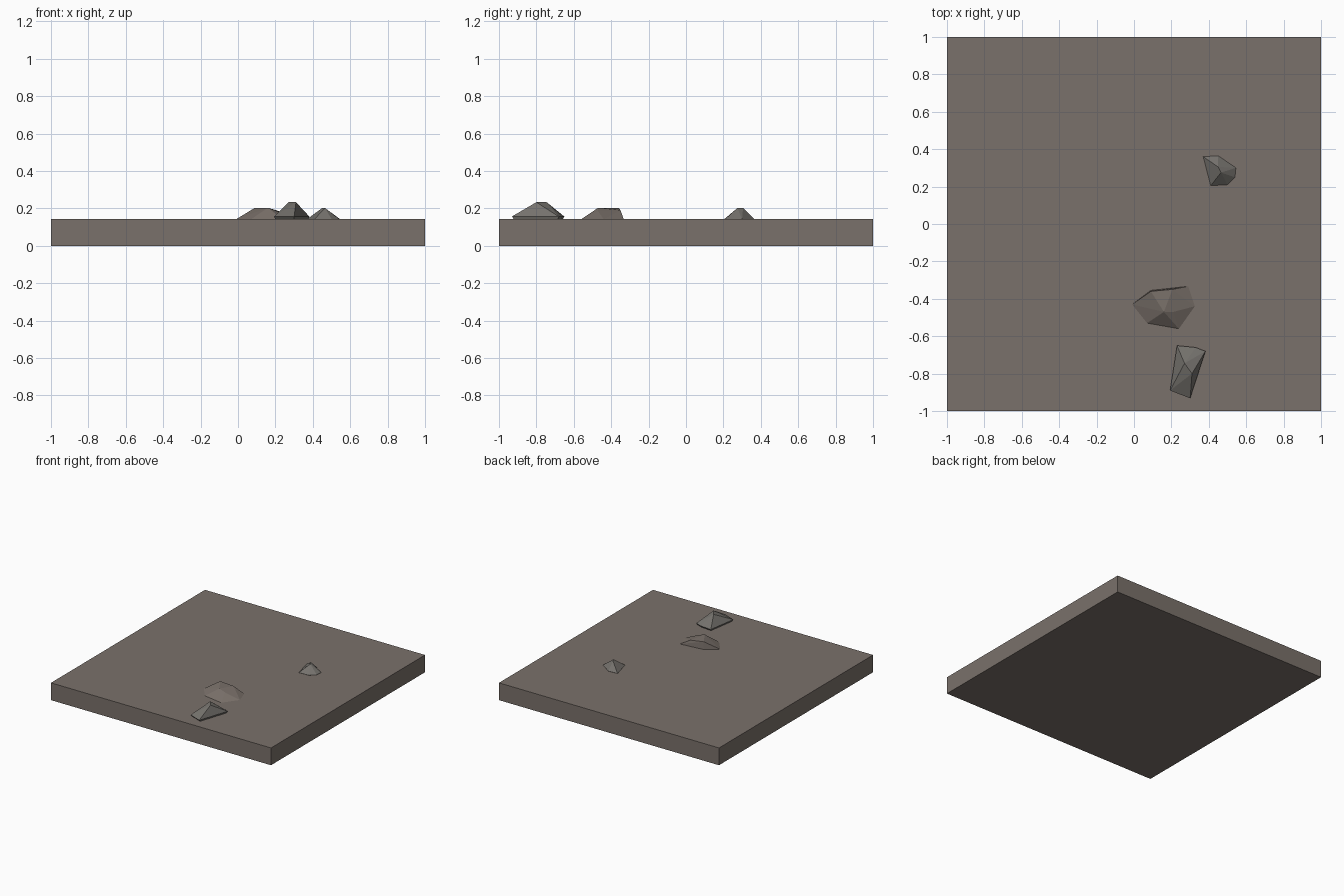
import bpy, bmesh

if "Cube" in bpy.data.objects:
    bpy.data.objects.remove(bpy.data.objects["Cube"])


def material(name, rgb):
    m = bpy.data.materials.new(name)
    m.diffuse_color = (*rgb, 1)
    m.use_nodes = True
    m.node_tree.nodes["Principled BSDF"].inputs["Base Color"].default_value = m.diffuse_color
    return m


earth = material("brown earth", (0.195, 0.165, 0.145))
stone = material("grey stone", (0.18, 0.17, 0.155))


def finish(bm, name, mat):
    bmesh.ops.recalc_face_normals(bm, faces=bm.faces)
    mesh = bpy.data.meshes.new(name)
    bm.to_mesh(mesh)
    bm.free()
    mesh.materials.append(mat)
    obj = bpy.data.objects.new(name, mesh)
    bpy.context.collection.objects.link(obj)
    return obj


def rock(name, outline, tops, rim_z, mat, base_z=0.12, inset=0.9):
    """Faceted stone: hull of a rim outline, a few top points and a sunken base."""
    n = len(outline)
    cx = sum(p[0] for p in outline) / n
    cy = sum(p[1] for p in outline) / n
    bm = bmesh.new()
    for x, y in outline:
        bm.verts.new((x, y, rim_z))
        bm.verts.new((cx + (x - cx) * inset, cy + (y - cy) * inset, base_z))
    for p in tops:
        bm.verts.new(p)
    res = bmesh.ops.convex_hull(bm, input=bm.verts)
    loose = [v for v in bm.verts if not v.link_faces]
    bmesh.ops.delete(bm, geom=loose, context='VERTS')
    return finish(bm, name, mat)


# Ground slab
bm = bmesh.new()
bmesh.ops.create_cube(bm, size=1)
for v in bm.verts:
    v.co = (v.co.x * 2, v.co.y * 2, (v.co.z + 0.5) * 0.142)
finish(bm, "ground_slab", earth)

# Small stone at the back right
rock("small_stone",
     [(0.37, 0.36), (0.45, 0.365), (0.545, 0.30), (0.54, 0.25), (0.50, 0.21), (0.41, 0.205)],
     [(0.45, 0.305, 0.202), (0.465, 0.275, 0.202)], 0.143, stone)

# Earthen mound in the middle, steep at the back
rock("earth_mound",
     [(-0.01, -0.43), (0.09, -0.355), (0.29, -0.333), (0.325, -0.44), (0.24, -0.56), (0.07, -0.53)],
     [(0.09, -0.36, 0.203), (0.16, -0.47, 0.203), (0.205, -0.35, 0.19), (0.21, -0.47, 0.185)],
     0.142, earth, inset=1.0)

# Overhanging stone at the front
rock("front_stone",
     [(0.23, -0.65), (0.33, -0.66), (0.382, -0.68), (0.30, -0.932), (0.193, -0.89)],
     [(0.31, -0.80, 0.233), (0.27, -0.745, 0.233)], 0.156, stone, inset=0.8)
